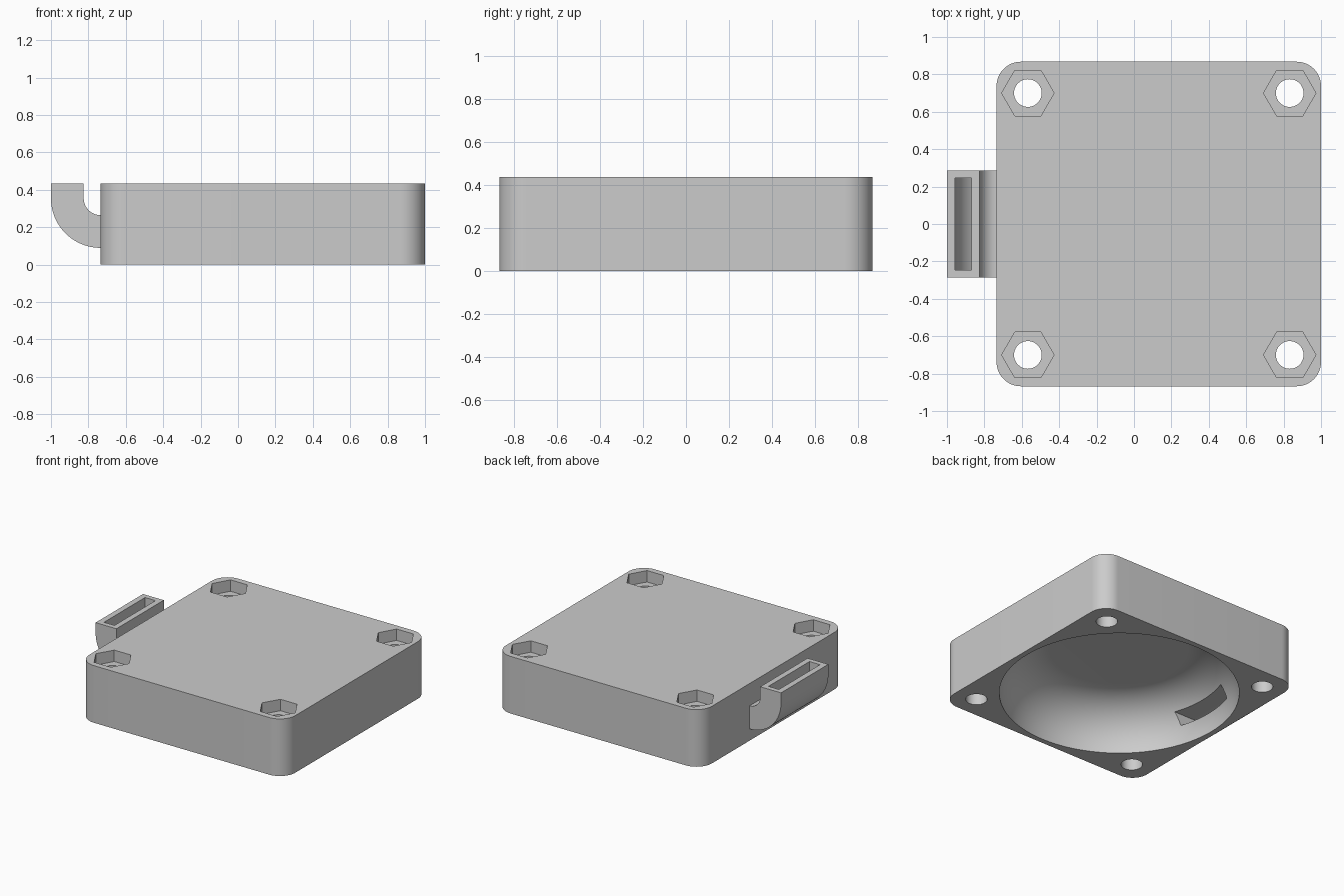
import bpy, bmesh
from math import sin, cos, pi, radians
from mathutils import Matrix

if "Cube" in bpy.data.objects:
    bpy.data.objects.remove(bpy.data.objects["Cube"], do_unlink=True)

HEIGHT = 0.435
CX, HALF = 0.1325, 0.8675          # housing centre in x and half width
FACE_X = CX - HALF                 # side wall that carries the elbow
BEND_Z = 0.355                     # height of the elbow's bend centre

grey = bpy.data.materials.new("plain grey")
grey.use_nodes = True
grey.diffuse_color = (0.6, 0.6, 0.6, 1)
grey.node_tree.nodes["Principled BSDF"].inputs["Base Color"].default_value = (0.6, 0.6, 0.6, 1)


def finish(bm, name):
    bmesh.ops.recalc_face_normals(bm, faces=bm.faces)
    mesh = bpy.data.meshes.new(name)
    bm.to_mesh(mesh)
    bm.free()
    mesh.materials.append(grey)
    obj = bpy.data.objects.new(name, mesh)
    bpy.context.collection.objects.link(obj)
    return obj


def prism(name, points, direction):
    """Extrude a closed outline of 3D points along a direction."""
    bm = bmesh.new()
    face = bm.faces.new([bm.verts.new(p) for p in points])
    new = bmesh.ops.extrude_face_region(bm, geom=[face])["geom"]
    bmesh.ops.translate(bm, vec=direction,
                        verts=[v for v in new if isinstance(v, bmesh.types.BMVert)])
    return finish(bm, name)


def arc(cx, cy, r, start, end, steps):
    angles = [radians(start + (end - start) * i / steps) for i in range(steps + 1)]
    return [(cx + r * cos(a), cy + r * sin(a)) for a in angles]


def column(name, x, y, r, sides, low, high):
    points = [(px, py, low) for px, py in arc(x, y, r, 0, 360, sides)[:-1]]
    return prism(name, points, (0, 0, high - low))


def elbow(name, inner, outer, half_width, top, end_x):
    """Quarter bend from a vertical mouth to the housing's side wall."""
    path = [(end_x, BEND_Z - outer)] if end_x > FACE_X else []
    path += arc(FACE_X, BEND_Z, outer, 270, 180, 32)
    path += [(FACE_X - outer, top), (FACE_X - inner, top)]
    path += arc(FACE_X, BEND_Z, inner, 180, 270, 32)
    if end_x > FACE_X:
        path.append((end_x, BEND_Z - inner))
    return prism(name, [(x, -half_width, z) for x, z in path], (0, 2 * half_width, 0))


def cut(obj, cutters):
    for cutter in cutters:
        mod = obj.modifiers.new("cut", 'BOOLEAN')
        mod.operation = 'DIFFERENCE'
        mod.solver = 'EXACT'
        mod.object = cutter
    bpy.context.view_layer.update()
    graph = bpy.context.evaluated_depsgraph_get()
    result = bpy.data.meshes.new_from_object(obj.evaluated_get(graph))
    obj.modifiers.clear()
    obj.data = result


# Housing block with rounded vertical corners
R = 0.13
outline = []
for i, (sx, sy) in enumerate([(1, 1), (-1, 1), (-1, -1), (1, -1)]):
    outline += arc(CX + sx * (HALF - R), sy * (HALF - R), R, i * 90, i * 90 + 90, 16)
housing = prism("housing", [(x, y, 0) for x, y in outline], (0, 0, HEIGHT))

# Elbow duct
duct = elbow("elbow_duct", 0.09, 0.265, 0.285, HEIGHT, FACE_X)

# Bowl cutter: flat ceiling with a large rounded edge
BOWL_R, BOWL_H = 0.828, 0.35
profile = [(0, -0.1), (BOWL_R, -0.1)] + arc(BOWL_R - BOWL_H, 0, BOWL_H, 0, 90, 24) + [(0, BOWL_H)]
bm = bmesh.new()
verts = [bm.verts.new((x, 0, z)) for x, z in profile]
edges = [bm.edges.new(pair) for pair in zip(verts, verts[1:])]
bmesh.ops.spin(bm, geom=verts + edges, cent=(0, 0, 0), axis=(0, 0, 1),
               angle=2 * pi, steps=96, use_duplicate=False)
bmesh.ops.remove_doubles(bm, verts=bm.verts, dist=0.0001)
bmesh.ops.transform(bm, matrix=Matrix.Translation((CX, 0, 0)), verts=bm.verts)
bowl = finish(bm, "bowl_cutter")

# Slot through the duct and wall, bolt holes and hexagonal nut pockets
channel = elbow("channel_cutter", 0.133, 0.221, 0.247, HEIGHT + 0.1, CX - 0.55)
cutters = [bowl, channel]
for sx in (-1, 1):
    for sy in (-1, 1):
        x, y = CX + sx * 0.7, sy * 0.7
        cutters.append(column("bolt_cutter", x, y, 0.074, 48, -0.1, HEIGHT + 0.1))
        cutters.append(column("nut_cutter", x, y, 0.14, 6, HEIGHT - 0.087, HEIGHT + 0.1))

cut(housing, cutters)
cut(duct, [channel])
for cutter in cutters:
    bpy.data.objects.remove(cutter, do_unlink=True)

# Smooth the rounded areas and keep the edges sharp
bpy.ops.object.select_all(action='DESELECT')
for obj in (housing, duct):
    obj.select_set(True)
bpy.context.view_layer.objects.active = housing
bpy.ops.object.shade_smooth_by_angle(angle=radians(30))
